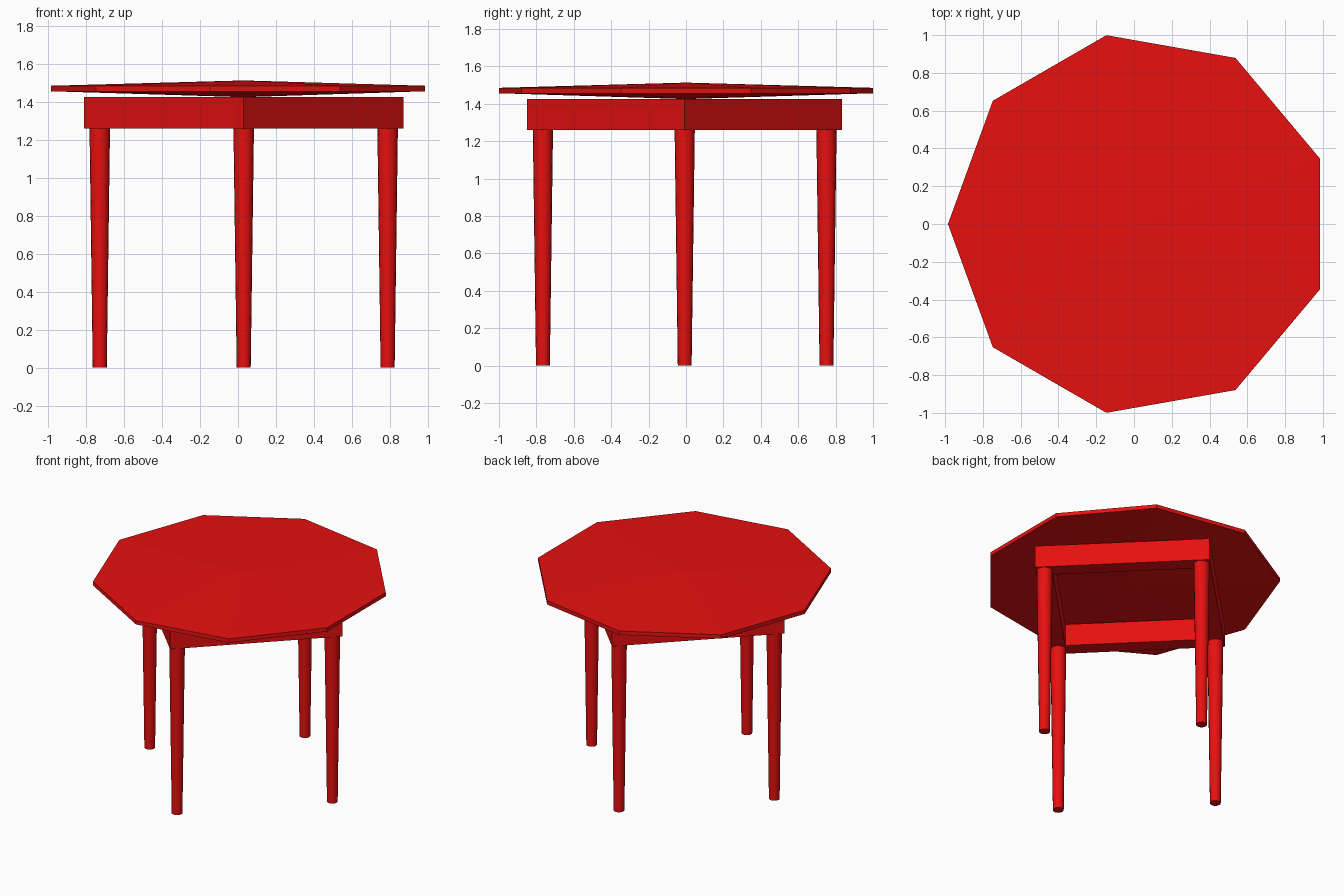
import bpy
import bmesh
from math import cos, sin, pi, radians
from mathutils import Vector

cube = bpy.data.objects.get("Cube")
if cube:
    bpy.data.objects.remove(cube, do_unlink=True)

red = bpy.data.materials.new("red_paint")
RED = (0.8, 0.005, 0.005, 1)
red.diffuse_color = RED
red.use_nodes = True
red.node_tree.nodes["Principled BSDF"].inputs["Base Color"].default_value = RED

CENTRE_X, FRAME_Y = 0.03, -0.007
APRON_BOTTOM, APRON_TOP = 1.26, 1.425


def finish(bm, name, smooth_angle=None):
    """Turn a bmesh into a named, painted object."""
    bmesh.ops.recalc_face_normals(bm, faces=bm.faces)
    mesh = bpy.data.meshes.new(name)
    bm.to_mesh(mesh)
    bm.free()
    mesh.materials.append(red)
    obj = bpy.data.objects.new(name, mesh)
    bpy.context.collection.objects.link(obj)
    if smooth_angle:
        bpy.ops.object.select_all(action='DESELECT')
        obj.select_set(True)
        bpy.context.view_layer.objects.active = obj
        bpy.ops.object.shade_smooth_by_angle(angle=radians(smooth_angle))
    return obj


def ring(bm, sides, radius, z, turn=0.0):
    return [bm.verts.new((radius * cos(turn + 2 * pi * i / sides),
                          radius * sin(turn + 2 * pi * i / sides), z))
            for i in range(sides)]


def bridge(bm, a, b):
    for i in range(len(a)):
        j = (i + 1) % len(a)
        bm.faces.new((a[i], a[j], b[j], b[i]))


# Nine-sided tabletop, slightly domed above and below
bm = bmesh.new()
lower = ring(bm, 9, 1.015, 1.456, pi)
upper = ring(bm, 9, 1.015, 1.485, pi)
bridge(bm, lower, upper)
for rim, peak in ((lower, 1.425), (upper, 1.513)):
    tip = bm.verts.new((0, 0, peak))
    for i in range(len(rim)):
        bm.faces.new((rim[i], rim[(i + 1) % len(rim)], tip))
finish(bm, "tabletop").location = (CENTRE_X, 0, 0)

# Open square apron, standing corner-forward
bm = bmesh.new()
loops = [ring(bm, 4, r, z) for r, z in ((0.842, APRON_BOTTOM), (0.842, APRON_TOP),
                                      (0.684, APRON_TOP), (0.684, APRON_BOTTOM))]
for i in range(4):
    bridge(bm, loops[i], loops[(i + 1) % 4])
finish(bm, "apron").location = (CENTRE_X, FRAME_Y, 0)

# Tapered round legs under the apron corners
for i, side in enumerate(("left", "back", "right", "front")):
    bm = bmesh.new()
    foot = ring(bm, 16, 0.037, 0)
    head = ring(bm, 16, 0.054, APRON_BOTTOM)
    bridge(bm, foot, head)
    bm.faces.new(foot)
    bm.faces.new(head)
    leg = finish(bm, side + "_leg", 40)
    leg.location = Vector((CENTRE_X, FRAME_Y, 0)) + Vector((cos(i * pi / 2), sin(i * pi / 2), 0)) * 0.758
